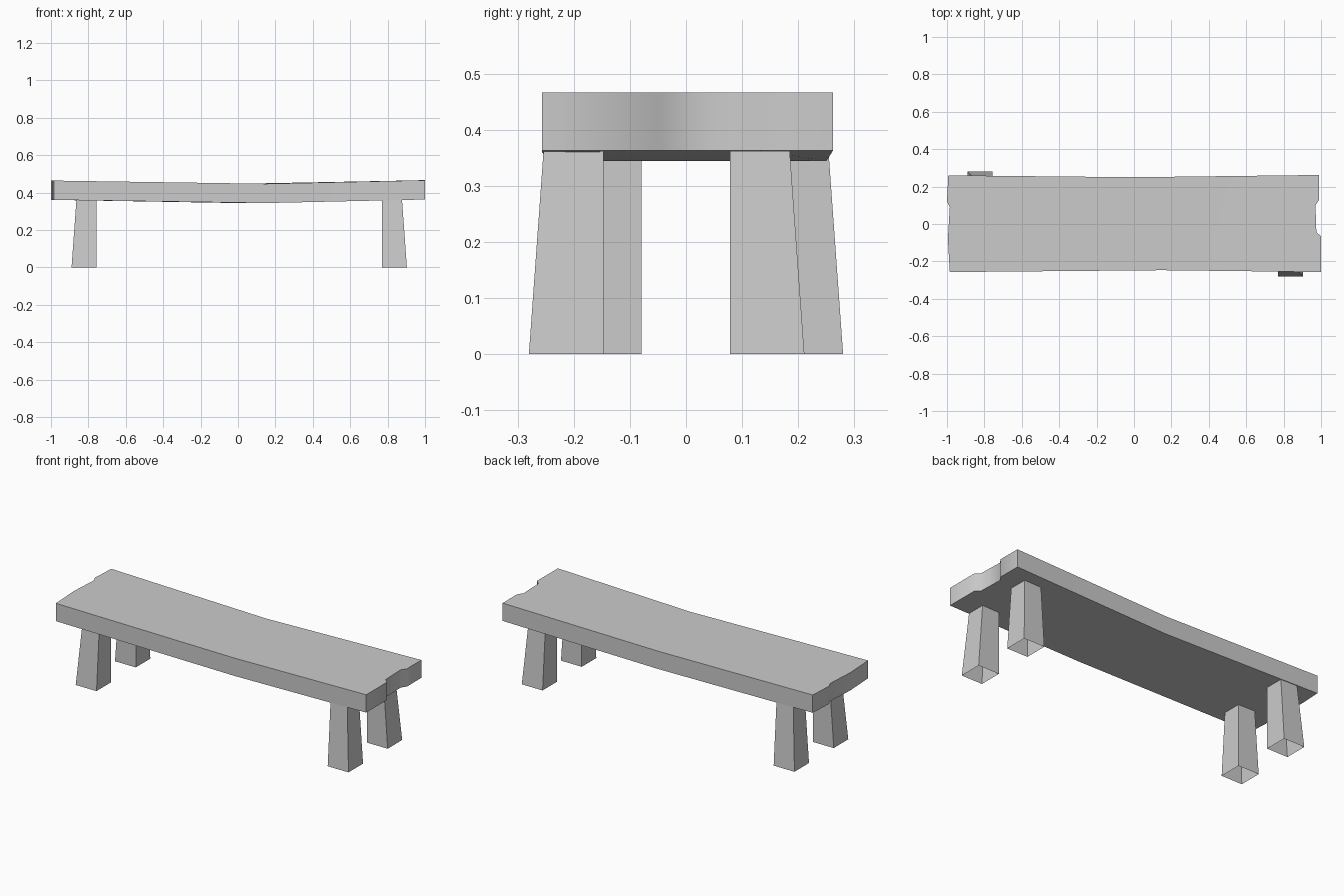
import bpy, bmesh, math

if "Cube" in bpy.data.objects:
    bpy.data.objects.remove(bpy.data.objects["Cube"])


def finish(name, bm):
    mesh = bpy.data.meshes.new(name)
    bm.to_mesh(mesh)
    bm.free()
    obj = bpy.data.objects.new(name, mesh)
    bpy.context.collection.objects.link(obj)
    return obj


# Seat plank: sagging in the middle, with worn notches at both ends
LEFT_END = [(-0.993, 0.26), (-1.0, 0.12), (-0.985, 0.09), (-0.995, -0.08), (-0.985, -0.257)]
RIGHT_END = [(1.0, -0.257), (1.0, -0.065), (0.975, -0.045), (0.97, 0.10), (0.99, 0.13), (0.99, 0.262)]
MIDDLE = [(0.15, -0.247), (0.0, 0.25)]
THICK = 0.103

bm = bmesh.new()


def column(points, z):
    return [(bm.verts.new((x, y, z - THICK)), bm.verts.new((x, y, z))) for x, y in points]


left = column(LEFT_END, 0.464)
right = column(RIGHT_END, 0.466)
front_mid, back_mid = column(MIDDLE, 0.447)

# Top and bottom, split along the sag crease
for half in (left + [front_mid, back_mid], [back_mid, front_mid] + right):
    bm.faces.new([c[1] for c in half])
    bm.faces.new([c[0] for c in reversed(half)])

# Rim around the plank
rim = left + [front_mid] + right + [back_mid]
for a, b in zip(rim, rim[1:] + rim[:1]):
    bm.faces.new((a[0], b[0], b[1], a[1]))
bmesh.ops.recalc_face_normals(bm, faces=bm.faces)
seat = finish("seat", bm)
bpy.context.view_layer.objects.active = seat
seat.select_set(True)
bpy.ops.object.shade_smooth_by_angle(angle=math.radians(55))
seat.select_set(False)


# Legs: open square tubes, inner faces upright, outer faces splayed
def leg(name, x, y, sx, sy):
    bm = bmesh.new()
    rings = []
    for z, w in ((0.0, 0.133), (0.361, 0.107)):
        corners = ((0, 0), (1, 0), (1, 1), (0, 1))
        rings.append([bm.verts.new((x + sx * w * u, y + sy * w * v, z)) for u, v in corners])
    for i in range(4):
        j = (i + 1) % 4
        quad = [rings[0][i], rings[0][j], rings[1][j], rings[1][i]]
        bm.faces.new(quad if sx * sy > 0 else quad[::-1])
    finish(name, bm)


leg("front_right_leg", 0.77, -0.147, 1, -1)
leg("back_right_leg", 0.77, 0.078, 1, 1)
leg("front_left_leg", -0.757, -0.079, -1, -1)
leg("back_left_leg", -0.757, 0.147, -1, 1)
